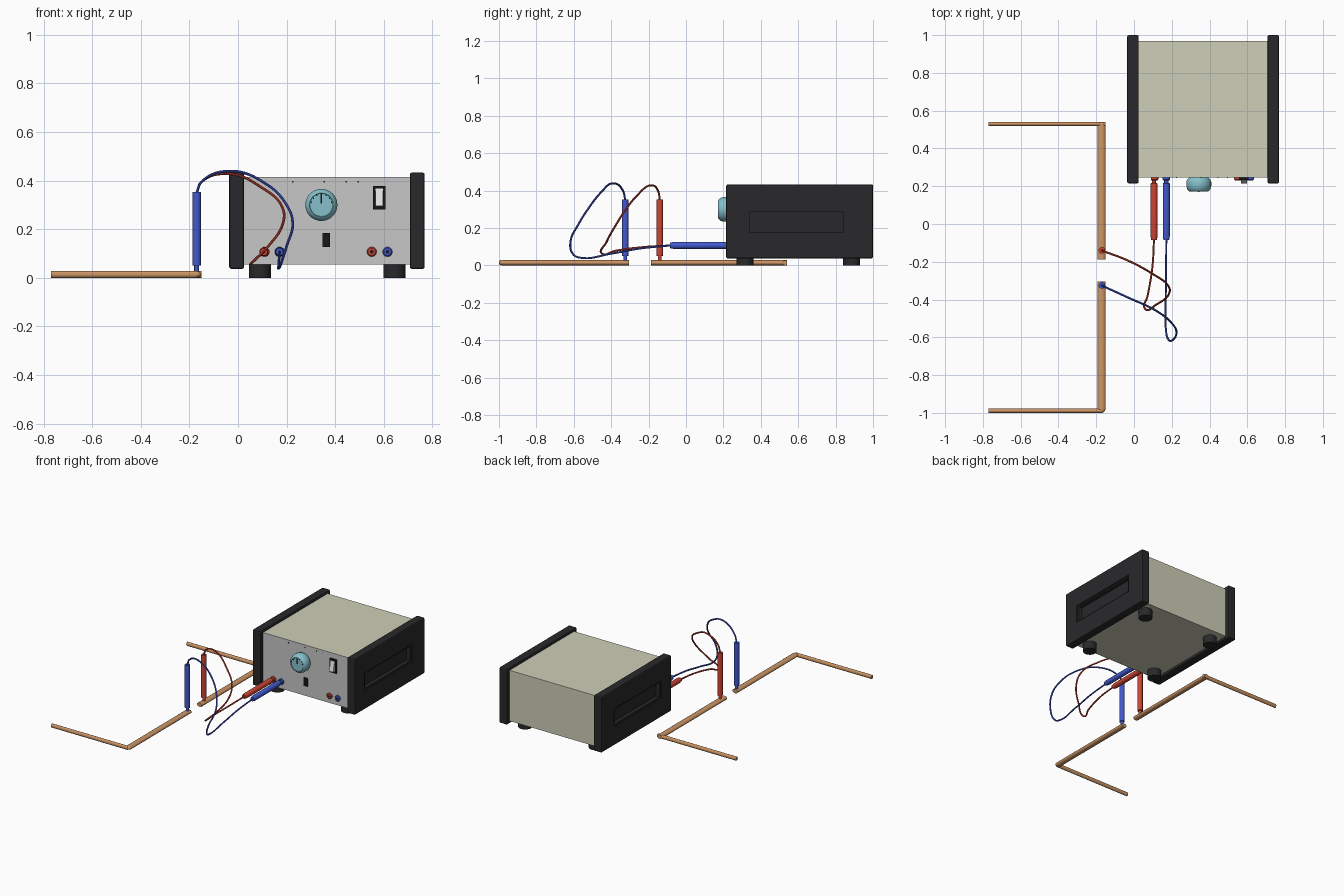
import bpy, math
from mathutils import Vector

if "Cube" in bpy.data.objects:
    bpy.data.objects.remove(bpy.data.objects["Cube"])

def mat(name, r, g, b):
    m = bpy.data.materials.new(name)
    m.diffuse_color = (r, g, b, 1)
    m.use_nodes = True
    m.node_tree.nodes["Principled BSDF"].inputs["Base Color"].default_value = m.diffuse_color
    return m

BEIGE = mat("beige", 0.62, 0.62, 0.48)
CHAR = mat("charcoal", 0.022, 0.022, 0.024)
GREY = mat("panel grey", 0.57, 0.57, 0.57)
COPPER = mat("copper", 0.60, 0.30, 0.13)
RED = mat("red", 0.62, 0.06, 0.035)
BLUE = mat("blue", 0.055, 0.10, 0.62)
AQUA = mat("pale blue", 0.24, 0.53, 0.60)
BLACK = mat("black", 0.008, 0.008, 0.008)
WHITE = mat("white", 0.78, 0.78, 0.78)

def finish(name, m, smooth=True):
    o = bpy.context.object
    o.name = name
    o.data.materials.clear()
    o.data.materials.append(m)
    if smooth:
        bpy.ops.object.shade_smooth_by_angle(angle=math.radians(35))
    return o

def box(name, lo, hi, m, bevel=0):
    lo, hi = Vector(lo), Vector(hi)
    bpy.ops.mesh.primitive_cube_add(size=1, location=(lo + hi) / 2)
    o = bpy.context.object
    o.scale = hi - lo
    bpy.ops.object.transform_apply(location=False, rotation=False, scale=True)
    if bevel:
        b = o.modifiers.new("bevel", 'BEVEL')
        b.width, b.segments = bevel, 2
        bpy.ops.object.modifier_apply(modifier="bevel")
    return finish(name, m, False)

def rod(name, a, b, r, m, verts=20, flat=(1, 1)):
    """Cylinder from a to b; flat scales the cross-section."""
    a, b = Vector(a), Vector(b)
    d = b - a
    bpy.ops.mesh.primitive_cylinder_add(vertices=verts, radius=r, depth=d.length, location=(a + b) / 2)
    o = bpy.context.object
    o.scale = (flat[0], flat[1], 1)
    if abs(d.y) > 1e-6:
        o.rotation_euler = (math.pi / 2, 0, 0)
    elif abs(d.x) > 1e-6:
        o.rotation_euler = (0, math.pi / 2, 0)
    return finish(name, m)

def lathe_y(name, cx, cz, profile, m, n=32):
    """Revolve (radius, y) points around an axis parallel to y."""
    verts, faces = [], []
    for r, y in profile:
        for i in range(n):
            t = 2 * math.pi * i / n
            verts.append((cx + r * math.cos(t), y, cz + r * math.sin(t)))
    for k in range(len(profile) - 1):
        for i in range(n):
            j = (i + 1) % n
            faces.append((k * n + i, k * n + j, (k + 1) * n + j, (k + 1) * n + i))
    faces.append(tuple(reversed(range(n))))
    faces.append(tuple(range((len(profile) - 1) * n, len(profile) * n)))
    me = bpy.data.meshes.new(name)
    me.from_pydata(verts, [], faces)
    o = bpy.data.objects.new(name, me)
    bpy.context.collection.objects.link(o)
    bpy.ops.object.select_all(action='DESELECT')
    bpy.context.view_layer.objects.active = o
    o.select_set(True)
    bpy.ops.object.mode_set(mode='EDIT')
    bpy.ops.mesh.select_all(action='SELECT')
    bpy.ops.mesh.normals_make_consistent(inside=False)
    bpy.ops.object.mode_set(mode='OBJECT')
    return finish(name, m)

def wire(name, pts, m):
    cu = bpy.data.curves.new(name, 'CURVE')
    cu.dimensions = '3D'
    cu.bevel_depth, cu.bevel_resolution, cu.resolution_u = 0.0055, 2, 8
    cu.use_fill_caps = True
    s = cu.splines.new('BEZIER')
    s.bezier_points.add(len(pts) - 1)
    for p, co in zip(s.bezier_points, pts):
        p.co = co
        p.handle_left_type = p.handle_right_type = 'AUTO'
    o = bpy.data.objects.new(name, cu)
    bpy.context.collection.objects.link(o)
    bpy.ops.object.select_all(action='DESELECT')
    bpy.context.view_layer.objects.active = o
    o.select_set(True)
    bpy.ops.object.convert(target='MESH')
    finish(name, m)

# --- power supply case ---
CX, FRONT = 0.366, 0.245
box("case", (0.02, 0.25, 0.055), (0.712, 0.97, 0.415), BEIGE)
box("front_panel", (0.025, FRONT, 0.055), (0.707, 0.252, 0.415), GREY)

# side cheeks with stepped handle recess
for side, label in ((-1, "left"), (1, "right")):
    xi, xo = CX + side * 0.341, CX + side * 0.402
    cheek = box(label + "_cheek", (min(xi, xo), 0.215, 0.037), (max(xi, xo), 1.0, 0.433), CHAR, 0.008)
    for y0, y1, z0, z1, depth in ((0.325, 0.858, 0.17, 0.295, 0.008),
                                  (0.34, 0.843, 0.18, 0.285, 0.035)):
        xs = sorted((xo + side * 0.05, xo - side * depth))
        cut = box("cutter", (xs[0], y0, z0), (xs[1], y1, z1), CHAR)
        bo = cheek.modifiers.new("recess", 'BOOLEAN')
        bo.operation, bo.object, bo.solver = 'DIFFERENCE', cut, 'EXACT'
        bpy.context.view_layer.objects.active = cheek
        bpy.ops.object.modifier_apply(modifier="recess")
        bpy.data.objects.remove(cut)

# feet
for x in (0.09, 0.644):
    for y in (0.315, 0.885):
        rod("foot", (x, y, 0), (x, y, 0.06), 0.045, CHAR, 28)

# --- front controls ---
KX, KZ = 0.343, 0.30
lathe_y("knob", KX, KZ, [(0.050, 0.247), (0.062, 0.235), (0.066, 0.222), (0.066, 0.200),
                         (0.061, 0.183), (0.052, 0.174), (0.049, 0.172), (0.047, 0.175)], AQUA)
box("knob_pointer", (KX - 0.003, 0.170, KZ + 0.005), (KX + 0.003, 0.178, KZ + 0.046), BLACK)
for k in range(-3, 4):
    t = math.radians(k * 25)
    x, z = KX + 0.043 * math.sin(t), KZ + 0.043 * math.cos(t)
    box("knob_tick", (x - 0.002, 0.173, z - 0.003), (x + 0.002, 0.177, z + 0.003), BLACK)
for x in (0.225, 0.355, 0.445, 0.495):
    box("panel_mark", (x - 0.003, 0.243, 0.393), (x + 0.003, 0.247, 0.399), BLACK)

box("switch_frame", (0.556, 0.234, 0.281), (0.607, 0.25, 0.378), BLACK)
rocker = box("switch_rocker", (0.566, 0.222, 0.296), (0.597, 0.24, 0.367), WHITE)
for v in rocker.data.vertices:          # tilt the rocker
    if v.co.y < 0:
        v.co.y += 0.008 if v.co.z > 0 else -0.008
box("small_socket", (0.348, 0.238, 0.126), (0.379, 0.25, 0.184), BLACK)

PZ = 0.107
for x, m, label in ((0.109, RED, "red"), (0.171, BLUE, "blue"), (0.55, RED, "red"), (0.615, BLUE, "blue")):
    lathe_y(label + "_jack", x, PZ, [(0.02, 0.25), (0.02, 0.236), (0.015, 0.231)], m, 20)
    if x > 0.5:
        rod("jack_hole", (x, 0.229, PZ), (x, 0.24, PZ), 0.007, BLACK, 16)

# --- plugs, upright probes and wires ---
leads = (
    ("red", RED, 0.106, -0.14,
     [(-0.17, -0.14, 0.35), (-0.15, -0.148, 0.395), (-0.04, -0.19, 0.428), (0.10, -0.265, 0.37),
      (0.18, -0.325, 0.295), (0.185, -0.37, 0.225), (0.12, -0.425, 0.125), (0.057, -0.447, 0.062),
      (0.072, -0.38, 0.078), (0.097, -0.23, 0.098), (0.106, -0.08, PZ)]),
    ("blue", BLUE, 0.171, -0.325,
     [(-0.17, -0.325, 0.35), (-0.15, -0.335, 0.395), (-0.03, -0.39, 0.439), (0.11, -0.455, 0.39),
      (0.20, -0.525, 0.30), (0.225, -0.575, 0.22), (0.20, -0.617, 0.13), (0.178, -0.605, 0.062),
      (0.17, -0.57, 0.042), (0.168, -0.4, 0.063), (0.17, -0.25, 0.09), (0.171, -0.08, PZ)]))
for label, m, px, py, pts in leads:
    wire(label + "_wire", pts, m)
    lathe_y(label + "_plug", px, PZ, [(0.011, 0.24), (0.011, 0.218), (0.0185, 0.215),
                                      (0.0185, -0.065), (0.015, -0.085)], m, 20)
    rod(label + "_probe", (-0.17, py, 0.05), (-0.17, py, 0.353), 0.0175, m)
    rod(label + "_probe_tip", (-0.17, py, 0.02), (-0.17, py, 0.052), 0.010, m, 16)

# --- copper bars: wide runs along y, slim arms along x ---
X, H = -0.1715, 0.014
rod("back_bar", (X, -0.187, H), (X, 0.541, H), H, COPPER, 20, (1.5, 1))
rod("back_arm", (-0.77, 0.53, H), (-0.151, 0.53, H), H, COPPER, 20, (1, 0.8))
rod("front_bar", (X, -0.305, H), (X, -0.977, H), H, COPPER, 20, (1.5, 1))
rod("front_arm", (-0.77, -0.989, H), (X, -0.989, H), H, COPPER, 20, (1, 0.8))
bpy.ops.mesh.primitive_uv_sphere_add(segments=20, ring_count=12, radius=1, location=(X, -0.977, H))
bpy.context.object.scale = (0.021, 0.023, H)
finish("front_corner", COPPER)
